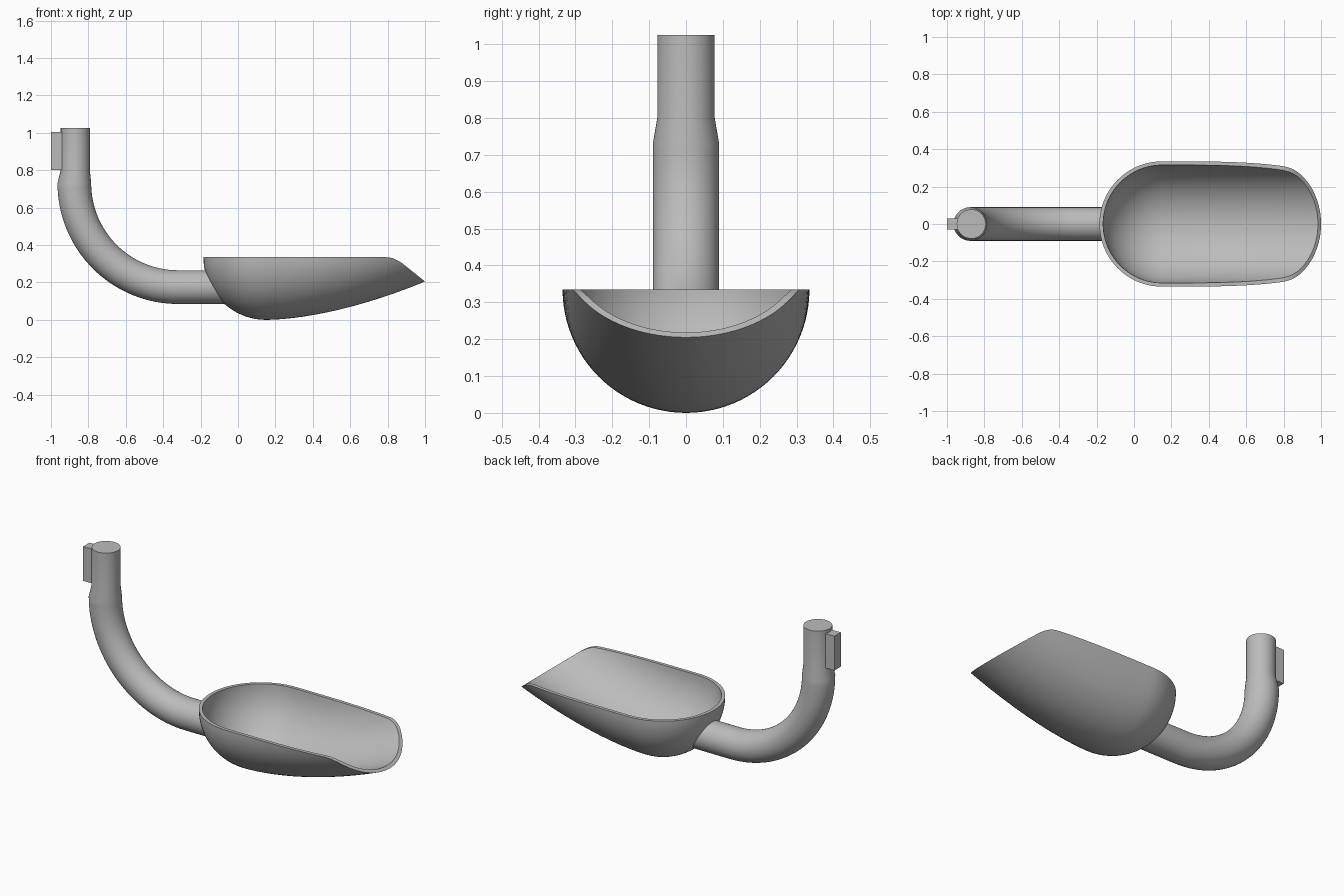
import bpy, bmesh
from math import sin, cos, pi, sqrt, acos, radians
from mathutils import Vector

cube = bpy.data.objects.get("Cube")
if cube:
    bpy.data.objects.remove(cube)

steel = bpy.data.materials.new("grey_metal")
steel.use_nodes = True
GREY = (0.5, 0.5, 0.5, 1)
steel.diffuse_color = GREY
steel.node_tree.nodes["Principled BSDF"].inputs["Base Color"].default_value = GREY


def finish(name, bm, smooth=True):
    bmesh.ops.remove_doubles(bm, verts=bm.verts, dist=0.0005)
    bmesh.ops.dissolve_degenerate(bm, edges=bm.edges, dist=0.0001)
    bmesh.ops.recalc_face_normals(bm, faces=bm.faces)
    mesh = bpy.data.meshes.new(name)
    bm.to_mesh(mesh)
    bm.free()
    mesh.materials.append(steel)
    obj = bpy.data.objects.new(name, mesh)
    bpy.context.collection.objects.link(obj)
    if smooth:
        bpy.ops.object.select_all(action='DESELECT')
        bpy.context.view_layer.objects.active = obj
        obj.select_set(True)
        bpy.ops.object.shade_smooth_by_angle(angle=radians(30))
    return obj


def bridge(bm, a, b, closed=False):
    n = len(a)
    for i in range(n if closed else n - 1):
        j = (i + 1) % n
        bm.faces.new((a[i], a[j], b[j], b[i]))


# Scoop: ball-shaped back running into a rising trough with a slanted mouth
R, WALL, BACK, RIM, TIP = 0.335, 0.02, 0.15, 0.335, 0.205


def rise(x):
    return TIP * (max(x - BACK, 0) / (1 - BACK)) ** 1.7


def rim_height(x):
    if x < 0.7875:
        return RIM
    if x < 0.8875:
        return RIM - 4 * (x - 0.7875) ** 2
    return TIP + 0.8 * (1 - x)


def shell(bm, radius):
    lo, hi = BACK, 1.0
    for _ in range(40):      # find where the trough floor meets the slanted mouth
        mid = (lo + hi) / 2
        if rise(mid) + R - radius < rim_height(mid):
            lo = mid
        else:
            hi = mid
    end = lo
    xs = [BACK - radius * cos(pi / 2 * i / 20) for i in range(20)]
    xs += [BACK + (0.78 - BACK) * i / 16 for i in range(16)]
    xs += [0.78 + (end - 0.78) * sin(pi / 2 * i / 24) for i in range(25)]
    rows = []
    for x in xs:
        r = sqrt(max(radius ** 2 - min(x - BACK, 0) ** 2, 0))
        centre = RIM + rise(x)
        ratio = (centre - rim_height(x)) / r if r > 1e-6 else 0
        half = acos(max(-1, min(1, ratio)))
        angles = [half * (k / 24 - 1) for k in range(49)]
        rows.append([bm.verts.new((x, r * sin(a), centre - r * cos(a))) for a in angles])
    for a, b in zip(rows, rows[1:]):
        bridge(bm, a, b)
    return rows


bm = bmesh.new()
outer = shell(bm, R)
inner = shell(bm, R - WALL)
for side in (0, -1):
    bridge(bm, [row[side] for row in outer], [row[side] for row in inner])
finish("scoop_bowl", bm)

# Handle: bent tube that narrows into a straight stub
BEND, TUBE, STUB = 0.555, 0.09, 0.078
cx, cz = -0.32, 0.73
path = [(Vector((-0.1, 0, cz - BEND)), 0, TUBE)]
for i in range(33):
    a = pi / 2 * i / 32
    path.append((Vector((cx - BEND * sin(a), 0, cz - BEND * cos(a))), a, TUBE))
path += [(Vector((-0.87, 0, 0.8)), pi / 2, STUB), (Vector((-0.87, 0, 1.025)), pi / 2, STUB)]

bm = bmesh.new()
rings = []
for p, a, r in path:
    normal = Vector((sin(a), 0, cos(a)))
    ring = []
    for k in range(48):
        t = 2 * pi * k / 48
        ring.append(bm.verts.new(p + normal * r * cos(t) + Vector((0, r * sin(t), 0))))
    rings.append(ring)
for v in rings[0]:           # seat the tube end inside the bowl wall
    v.co.x = BACK - sqrt((R - WALL / 2) ** 2 - v.co.y ** 2 - (v.co.z - RIM) ** 2)
for a, b in zip(rings, rings[1:]):
    bridge(bm, a, b, closed=True)
bm.faces.new(rings[-1])
finish("bent_handle", bm)

# Locating key on the back of the stub
bm = bmesh.new()
bmesh.ops.create_cube(bm, size=1)
bmesh.ops.scale(bm, vec=(0.08, 0.06, 0.205), verts=bm.verts)
bmesh.ops.translate(bm, vec=(-0.96, 0, 0.9025), verts=bm.verts)
finish("stub_key", bm, smooth=False)
